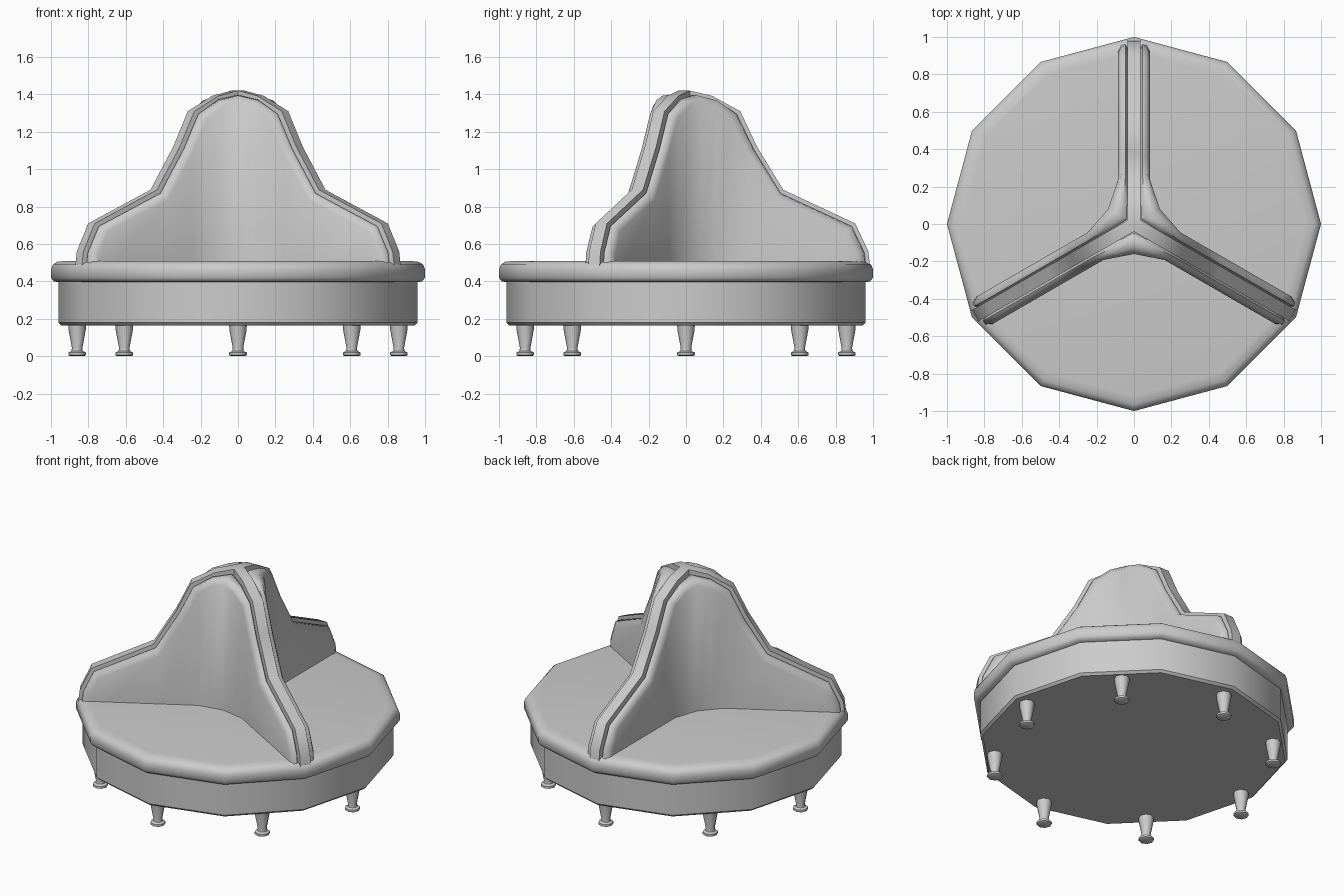
import bpy, bmesh, math
from mathutils import Matrix, Vector

cube = bpy.data.objects.get("Cube")
if cube:
    bpy.data.objects.remove(cube)

fabric = bpy.data.materials.new("light grey")
fabric.use_nodes = True
GREY = (0.6, 0.6, 0.6, 1)
fabric.diffuse_color = GREY
fabric.node_tree.nodes["Principled BSDF"].inputs["Base Color"].default_value = GREY


def finish(name, bm, angle):
    bmesh.ops.remove_doubles(bm, verts=bm.verts, dist=0.0005)
    bmesh.ops.recalc_face_normals(bm, faces=bm.faces)
    mesh = bpy.data.meshes.new(name)
    bm.to_mesh(mesh)
    bm.free()
    obj = bpy.data.objects.new(name, mesh)
    bpy.context.collection.objects.link(obj)
    mesh.materials.append(fabric)
    bpy.ops.object.select_all(action="DESELECT")
    obj.select_set(True)
    bpy.context.view_layer.objects.active = obj
    bpy.ops.object.shade_smooth_by_angle(angle=math.radians(angle))
    return obj


def bridge(bm, rows, closed=False):
    """Join neighbouring rows of vertices with quads."""
    for a, b in zip(rows, rows[1:]):
        n = len(a)
        for i in range(n if closed else n - 1):
            j = (i + 1) % n
            bm.faces.new((a[i], a[j], b[j], b[i]))


def lathe(name, profile, sides, angle, centre=(0, 0)):
    bm = bmesh.new()
    rows = []
    for r, z in profile:
        turns = [2 * math.pi * k / sides for k in range(sides)]
        rows.append([bm.verts.new((centre[0] + r * math.cos(t),
                                   centre[1] + r * math.sin(t), z)) for t in turns])
    bridge(bm, rows, True)
    bm.faces.new(rows[0])
    bm.faces.new(rows[-1])
    return finish(name, bm, angle)


# Twelve-sided base and seat
lathe("base", [(0.945, 0.165), (0.96, 0.18), (0.96, 0.41)], 12, 40)
lathe("seat", [(0.95, 0.395), (0.985, 0.40), (1.0, 0.42), (1.0, 0.465), (0.99, 0.49),
               (0.965, 0.505), (0.92, 0.51)], 12, 50)

# Eight turned legs
for k in range(8):
    t = k * math.pi / 4
    lathe("leg_%d" % (k + 1),
          [(0.036, 0), (0.047, 0.006), (0.047, 0.02), (0.03, 0.028), (0.028, 0.045),
           (0.046, 0.14), (0.048, 0.18)], 8, 50,
          (0.86 * math.cos(t), 0.86 * math.sin(t)))

# Outline of one backrest wing: distance from the middle, height
OUTLINE = [Vector(p) for p in ((0, 1.42), (0.14, 1.392), (0.29, 1.31), (0.38, 1.12),
                               (0.52, 0.89), (0.905, 0.71), (0.975, 0.56), (0.985, 0.475))]
SPINE = 0.035


def inset(d):
    """Move the wing outline inward by d."""
    result = []
    for i, p in enumerate(OUTLINE):
        normals = []
        for a, b in zip(OUTLINE[max(i - 1, 0):i + 1], OUTLINE[i:i + 2] if i == 0 else OUTLINE[i:]):
            e = (b - a).normalized()
            normals.append(Vector((-e.y, e.x)))
        if 0 < i < len(OUTLINE) - 1:
            e = (OUTLINE[i + 1] - p).normalized()
            normals.append(Vector((-e.y, e.x)))
        if i == 0:
            normals = [Vector((0, 1))]
        n = sum(normals, Vector((0, 0))).normalized()
        result.append(p - n * d / n.dot(normals[0]))
    return result


def ring(width, d, corner):
    """Half-wing edge along +y; corner is the distance of the inner corner."""
    pts = [Vector((width, r, z)) for r, z in inset(d)]
    pts[0].x, pts[0].y = corner * math.cos(math.pi / 6), corner / 2
    if corner > 0.05:
        pts[1].x, pts[1].y = (pts[0].x + pts[2].x) / 2, (pts[0].y + pts[2].y) / 2
    return pts


def flip(p):
    return Vector((-p.x, p.y, p.z))


# Central spine: three strips meeting in a small hub
bm = bmesh.new()
edge, inner = ring(SPINE, 0, SPINE / math.cos(math.pi / 6)), ring(SPINE, 0.07, SPINE / math.cos(math.pi / 6))
for k in range(3):
    turn = Matrix.Rotation(k * 2 * math.pi / 3, 3, "Z")
    lines = [inner, edge, [flip(p) for p in edge], [flip(p) for p in inner]]
    rows = [[bm.verts.new(turn @ p) for p in line] for line in lines]
    bridge(bm, rows)
    bm.faces.new([row[-1] for row in rows])
    bm.faces.new((rows[1][0], rows[2][0], bm.verts.new((0, 0, OUTLINE[0].y))))
finish("back_spine", bm, 40)

# Three back cushions, each wrapping the corner between two wings
half = [ring(SPINE, 0.04, 0.045), ring(0.045, 0.022, 0.07), ring(0.068, 0.026, 0.125),
        ring(0.085, 0.06, 0.16)]
half.append([Vector((p.x, p.y, 0.47)) for p in half[-1]])
for k, name in enumerate(("right", "front", "left")):
    turn = Matrix.Rotation(-k * 2 * math.pi / 3, 3, "Z")
    other = Matrix.Rotation(-2 * math.pi / 3, 3, "Z")
    bm = bmesh.new()
    rows = []
    for line in half:
        far = [other @ flip(p) for p in line[1:]]
        rows.append([bm.verts.new(turn @ p) for p in line[::-1] + far])
    bridge(bm, rows)
    finish("back_cushion_" + name, bm, 55)
